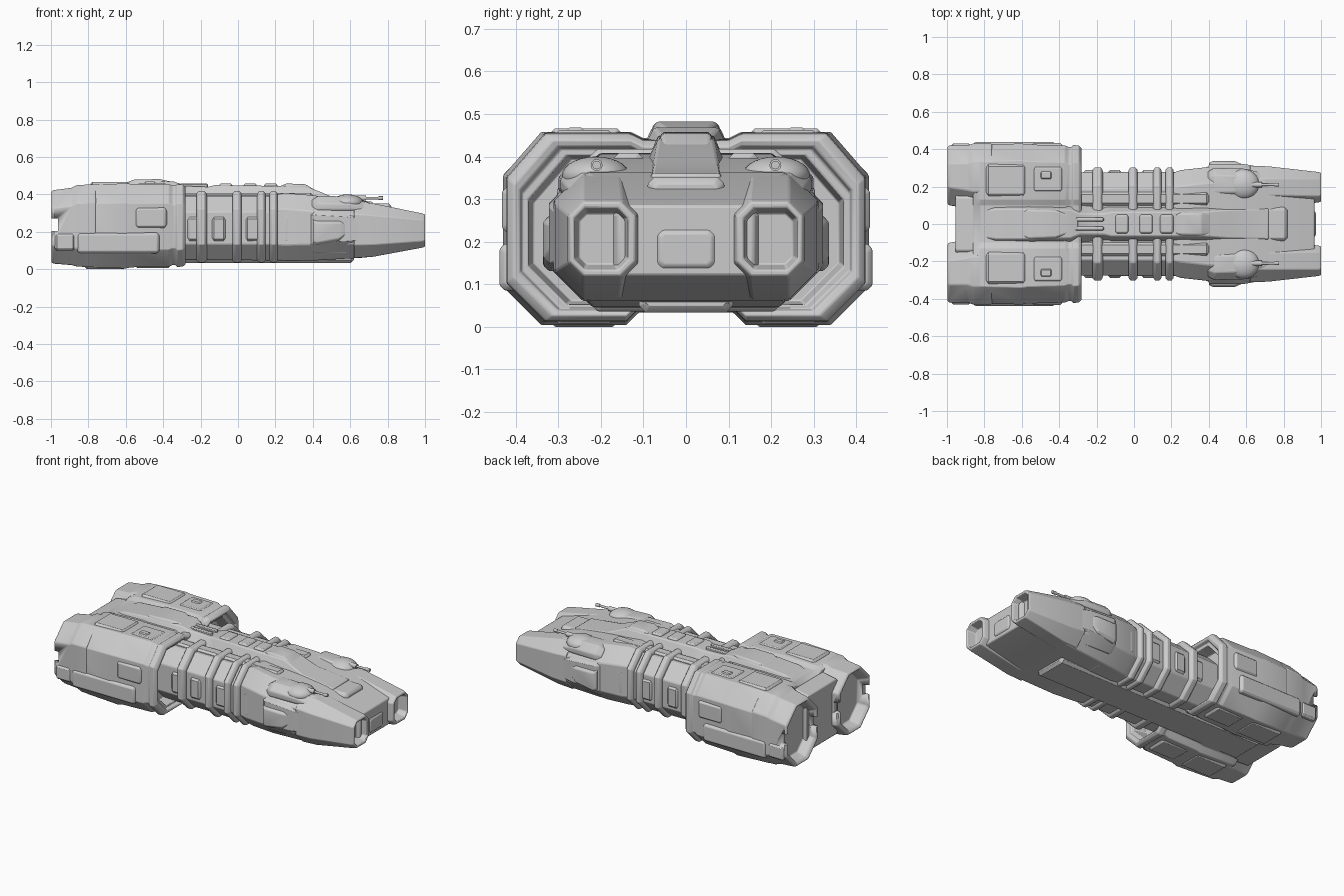
import bpy, bmesh, math
from mathutils import Matrix


def finish(bm, name, bevel=0.006):
    bmesh.ops.recalc_face_normals(bm, faces=bm.faces)
    me = bpy.data.meshes.new(name)
    bm.to_mesh(me)
    bm.free()
    ob = bpy.data.objects.new(name, me)
    bpy.context.collection.objects.link(ob)
    if bevel:
        m = ob.modifiers.new("bevel", "BEVEL")
        m.width, m.segments, m.limit_method = bevel, 2, "ANGLE"
        m.angle_limit = math.radians(25)
    bpy.ops.object.select_all(action="DESELECT")
    ob.select_set(True)
    bpy.context.view_layer.objects.active = ob
    bpy.ops.object.shade_smooth_by_angle(angle=math.radians(35))
    return ob


def loft(name, sections, bevel=0.006):
    """Skin a row of (x, [(y, z), ...]) sections and cap both ends."""
    bm = bmesh.new()
    rings = [[bm.verts.new((x, y, z)) for y, z in pts] for x, pts in sections]
    n = len(rings[0])
    for a, b in zip(rings, rings[1:]):
        for i in range(n):
            j = (i + 1) % n
            bm.faces.new((a[i], a[j], b[j], b[i]))
    bm.faces.new(rings[0])
    bm.faces.new(rings[-1])
    return finish(bm, name, bevel)


def octo(x, y0, y1, z0, z1, c, cz=None):
    cz = c if cz is None else cz
    return (x, [(y0 + c, z0), (y1 - c, z0), (y1, z0 + cz), (y1, z1 - cz),
                (y1 - c, z1), (y0 + c, z1), (y0, z1 - cz), (y0, z0 + cz)])


def wide(x, w, z0, z1, c=0.09, notch=0.03):
    """Full-width octagon with shallow channels along the top and bottom centre."""
    half = [(0.11, z0 + notch), (0.14, z0), (w - c, z0), (w, z0 + c),
            (w, z1 - c * 1.15), (w - c, z1), (0.13, z1), (0.10, z1 - notch / 2)]
    return (x, half + [(-y, z) for y, z in reversed(half)])


def slab(x, y, z0, z1, base):
    """Symmetric trapezoid for the dorsal spine: half-width y on top, base below."""
    return (x, [(-base, z0), (base, z0), (y, z1), (-y, z1)])


def box(name, x0, x1, y0, y1, z0, z1, c=0.015, bevel=0.004):
    """Chamfered plate with tapered ends."""
    return loft(name, [octo(x0, y0 + c, y1 - c, z0 + c, z1 - c, c * .6),
                       octo(x0 + c, y0, y1, z0, z1, c),
                       octo(x1 - c, y0, y1, z0, z1, c),
                       octo(x1, y0 + c, y1 - c, z0 + c, z1 - c, c * .6)], bevel)


def flip(s, sections):
    return [(x, [(y * s, z) for y, z in pts]) for x, pts in sections]


# Rear block with a stepped collar that opens forward around the hull
loft("rear_block", [wide(-0.86, .405, .02, .435), wide(-0.82, .425, .012, .452),
                    wide(-0.60, .43, .004, .458), wide(-0.57, .425, .010, .456),
                    wide(-0.37, .42, .014, .456), wide(-0.35, .412, .022, .447),
                    wide(-0.335, .412, .022, .447), wide(-0.325, .422, .012, .455),
                    wide(-0.295, .42, .014, .452), wide(-0.28, .405, .026, .438),
                    wide(-0.285, .39, .038, .424), wide(-0.305, .385, .042, .418),
                    wide(-0.305, .37, .052, .402), wide(-0.38, .36, .06, .395)])
loft("rear_core", [octo(-0.955, -.16, .16, .05, .40, .02),
                   octo(-0.80, -.16, .16, .04, .43, .02)])

# Slot cutter for the engine lips
cutter = box("slot_cutter", -1.1, -0.962, -.6, .6, .205, .272, .002, 0)
cutter.hide_render = True

for s, side in ((1, "left"), (-1, "right")):
    # Engine pods, hollow at the back
    pod = loft("engine_pod_" + side, flip(s, [
        octo(-0.93, .14, .38, .07, .38, .08), octo(-0.985, .13, .395, .055, .40, .085),
        octo(-1.0, .115, .405, .04, .412, .09), octo(-0.99, .10, .42, .03, .422, .095),
        octo(-0.89, .085, .42, .022, .435, .095), octo(-0.86, .08, .43, .014, .45, .095),
        octo(-0.76, .08, .43, .01, .452, .095)]))
    cut = pod.modifiers.new("slot", "BOOLEAN")
    cut.operation, cut.object = "DIFFERENCE", cutter

    def pair(name, x0, x1, y0, y1, z0, z1, c=.012):
        a, b = sorted((y0 * s, y1 * s))
        box(name + "_" + side, x0, x1, a, b, z0, z1, c)

    # Armour plates on the rear block
    pair("side_plate", -.86, -.42, .39, .438, .085, .195)
    pair("rear_side_plate", -.98, -.87, .39, .43, .10, .19)
    pair("upper_side_plate", -.55, -.38, .39, .432, .22, .33)
    pair("roof_plate", -.79, -.58, .15, .32, .43, .466)
    pair("roof_front_plate", -.54, -.38, .17, .31, .43, .462)
    pair("belly_plate", -.82, -.60, .16, .32, .0, .04)
    pair("belly_front_plate", -.55, -.36, .17, .31, .006, .04)
    pair("roof_hatch", -.50, -.44, .24, .28, .45, .468, .006)

    # Shoulder rails and side panels along the middle hull
    pair("hull_rail", -.34, .40, .10, .17, .37, .408)
    for i, x in enumerate((-.27, -.14, .04)):
        pair("hull_panel_%d" % i, x, x + .075, .25, .288, .15, .28)
    pair("front_panel", .24, .38, .25, .29, .14, .29)

    # Forward cheek housing
    loft("cheek_" + side, flip(s, [
        octo(.385, .2, .30, .10, .32, .03), octo(.41, .2, .322, .09, .34, .05),
        octo(.58, .2, .322, .09, .34, .06), octo(.70, .2, .30, .10, .32, .06)]))
    loft("cheek_bulge_" + side, flip(s, [
        octo(.40, .29, .325, .14, .27, .012), octo(.42, .29, .336, .13, .26, .014),
        octo(.54, .29, .336, .15, .26, .014), octo(.58, .29, .318, .18, .25, .010)]))

    # Nose prongs with open square mouths
    loft("nose_prong_" + side, flip(s, [
        octo(.62, .08, .312, .06, .365, .07), octo(.72, .09, .308, .066, .352, .065),
        octo(.985, .115, .278, .115, .298, .035), octo(1.0, .12, .273, .12, .293, .034),
        octo(1.0, .136, .262, .134, .279, .024), octo(.945, .148, .252, .146, .267, .018)]),
        .004)

    # Turret housing, dome and gun
    loft("turret_base_" + side, flip(s, [
        octo(.395, .15, .28, .28, .37, .03), octo(.43, .13, .30, .28, .392, .04),
        octo(.60, .13, .295, .28, .388, .04), octo(.69, .15, .27, .28, .35, .03)]))
    bm = bmesh.new()
    bmesh.ops.create_uvsphere(bm, u_segments=28, v_segments=14, radius=1,
                              matrix=Matrix.Translation((.585, .212 * s, .355)) @
                              Matrix.Diagonal((.085, .08, .045, 1)))
    finish(bm, "turret_dome_" + side, 0)
    bm = bmesh.new()
    for r, x0, x1 in ((.014, .61, .685), (.007, .67, .765), (.010, .75, .775)):
        bmesh.ops.create_cone(bm, cap_ends=True, segments=12, radius1=r, radius2=r,
                              depth=x1 - x0,
                              matrix=Matrix.Translation(((x0 + x1) / 2, .21 * s, .38)) @
                              Matrix.Rotation(math.pi / 2, 4, "Y"))
    finish(bm, "turret_gun_" + side, 0)

    # Twin pipes where the spine leaves the rear block
    pair("spine_pipe", -.31, -.16, .014, .034, .43, .458, .006)

# Middle hull
loft("middle_hull", [octo(-.40, -.275, .275, .05, .392, .085),
                     octo(.42, -.28, .28, .046, .392, .085)])

# Hull ribs
for i, (x, w) in enumerate(((-.195, .056), (-.005, .05), (.125, .045), (.19, .045))):
    h = w / 2
    loft("hull_rib_%d" % i, [octo(x - h, -.288, .288, .046, .405, .09),
                             octo(x - h + .012, -.303, .303, .036, .418, .095),
                             octo(x + h - .012, -.303, .303, .036, .418, .095),
                             octo(x + h, -.288, .288, .046, .405, .09)], .004)

# Forward hull tapering to the recessed nose centre
loft("forward_hull", [octo(.21, -.275, .275, .05, .40, .08), octo(.25, -.288, .288, .044, .408, .085),
                      octo(.40, -.305, .305, .046, .395, .085), octo(.68, -.308, .308, .062, .362, .075),
                      octo(.965, -.16, .16, .12, .285, .02)])
box("nose_block", .86, .972, -.075, .075, .13, .235)
box("nose_deck", .60, .82, -.09, .09, .29, .352)
box("keel", -.84, .62, -.11, .11, .034, .08)

# Dorsal spine with raised plates
loft("spine", [slab(-.80, .07, .38, .435, .11), slab(-.74, .08, .38, .455, .12),
               slab(-.56, .08, .38, .468, .12), slab(-.34, .075, .38, .468, .12),
               slab(-.29, .055, .38, .445, .11), slab(-.16, .055, .37, .44, .10),
               slab(-.12, .065, .37, .45, .10), slab(.37, .065, .37, .442, .10),
               slab(.50, .075, .33, .388, .10), slab(.72, .08, .30, .36, .10)])
loft("spine_crest", [slab(-.60, .06, .44, .462, .085), slab(-.56, .075, .44, .478, .09),
                     slab(-.42, .07, .44, .482, .09), slab(-.30, .03, .42, .455, .05)])
loft("spine_bridge", [slab(.22, .05, .42, .442, .07), slab(.26, .055, .42, .458, .075),
                      slab(.36, .055, .42, .454, .075), slab(.43, .05, .39, .412, .08)])
for i, x in enumerate((-.10, .03, .14)):
    box("spine_plate_%d" % i, x, x + .07, -.05, .05, .43, .458, .008)
